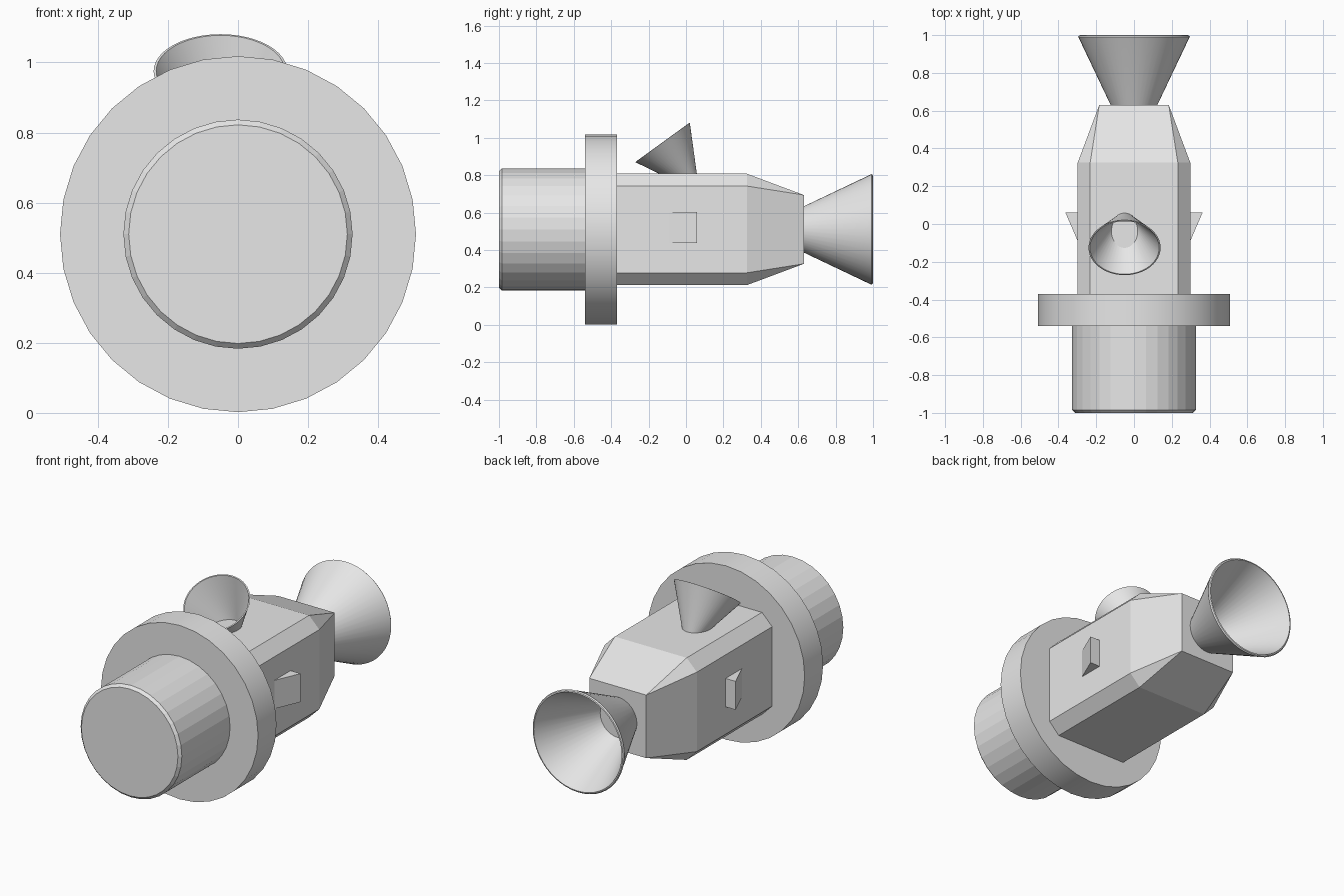
import bpy, bmesh, math
from mathutils import Vector, Matrix

cube = bpy.data.objects.get("Cube")
if cube:
    bpy.data.objects.remove(cube, do_unlink=True)

grey = bpy.data.materials.new("light_grey")
grey.use_nodes = True
grey.diffuse_color = (0.8, 0.8, 0.8, 1)
grey.node_tree.nodes["Principled BSDF"].inputs["Base Color"].default_value = (0.8, 0.8, 0.8, 1)

CZ = 0.51  # height of the main axis


def loft(name, rings, closed=False, smooth=False):
    """Skin rings of points; cap both ends, or join last ring to first."""
    bm = bmesh.new()
    loops = [[bm.verts.new(p) for p in ring] for ring in rings]
    n = len(loops[0])
    pairs = list(zip(loops, loops[1:]))
    if closed:
        pairs.append((loops[-1], loops[0]))
    else:
        bm.faces.new(loops[0])
        bm.faces.new(loops[-1])
    for a, b in pairs:
        for i in range(n):
            j = (i + 1) % n
            bm.faces.new((a[i], a[j], b[j], b[i]))
    bmesh.ops.remove_doubles(bm, verts=bm.verts[:], dist=1e-5)
    bmesh.ops.recalc_face_normals(bm, faces=bm.faces[:])
    mesh = bpy.data.meshes.new(name)
    bm.to_mesh(mesh)
    bm.free()
    mesh.materials.append(grey)
    obj = bpy.data.objects.new(name, mesh)
    bpy.context.collection.objects.link(obj)
    if smooth:
        bpy.ops.object.select_all(action='DESELECT')
        obj.select_set(True)
        bpy.context.view_layer.objects.active = obj
        bpy.ops.object.shade_smooth_by_angle(angle=math.radians(30))
    return obj


def lathe(name, profile, origin, axis, sides=32, closed=False, smooth=False, wide=1.0):
    """Revolve (radius, distance) points around an axis; wide stretches in x."""
    axis = Vector(axis).normalized()
    side = Vector((1, 0, 0))
    up = axis.cross(side)
    rings = []
    for r, d in profile:
        ring = []
        for i in range(sides):
            a = math.tau * i / sides
            ring.append(Vector(origin) + axis * d
                        + side * (r * wide * math.cos(a)) + up * (r * math.sin(a)))
        rings.append(ring)
    return loft(name, rings, closed, smooth)


# Front drum with a small bevel, and the wide collar behind it
lathe("front_drum", [(0.312, -1.0), (0.327, -0.985), (0.327, -0.50)], (0, 0, CZ), (0, 1, 0))
lathe("collar_disc", [(0.508, -0.54), (0.508, -0.37)], (0, 0, CZ), (0, 1, 0), smooth=True)


# Chamfered body tapering to a square end
def octagon(y, half, cut):
    k = half - cut
    pts = [(half, k), (k, half), (-k, half), (-half, k),
           (-half, -k), (-k, -half), (k, -half), (half, -k)]
    return [(x, y, CZ + z) for x, z in pts]


loft("body", [octagon(-0.45, 0.298, 0.066), octagon(0.325, 0.298, 0.066),
              octagon(0.63, 0.184, 0.0)])

# Rear horn: open cone with a thin rounded rim
lathe("rear_horn", [(0.10, 0.58), (0.291, 0.982), (0.296, 0.991), (0.291, 0.998), (0.284, 1.0),
                    (0.278, 0.985), (0.09, 0.58)],
      (0, 0, CZ), (0, 1, 0), sides=48, closed=True, smooth=True)

# Tilted dish on top: open cone sunk into the body
lathe("top_dish", [(0.022, -0.295), (0.178, -0.003), (0.180, 0.0), (0.173, 0.001), (0.012, -0.295)],
      (-0.05, -0.125, 0.975), (0, -0.587, 0.81), sides=48, closed=True, smooth=True, wide=1.06)

# Wedge fins on both sides, thick at the rear
for name, s in (("left_fin", 1), ("right_fin", -1)):
    loft(name, [[(s * 0.28, -0.13, z), (s * 0.298, -0.09, z), (s * 0.363, 0.06, z), (s * 0.28, 0.06, z)]
                for z in (0.438, 0.604)])
